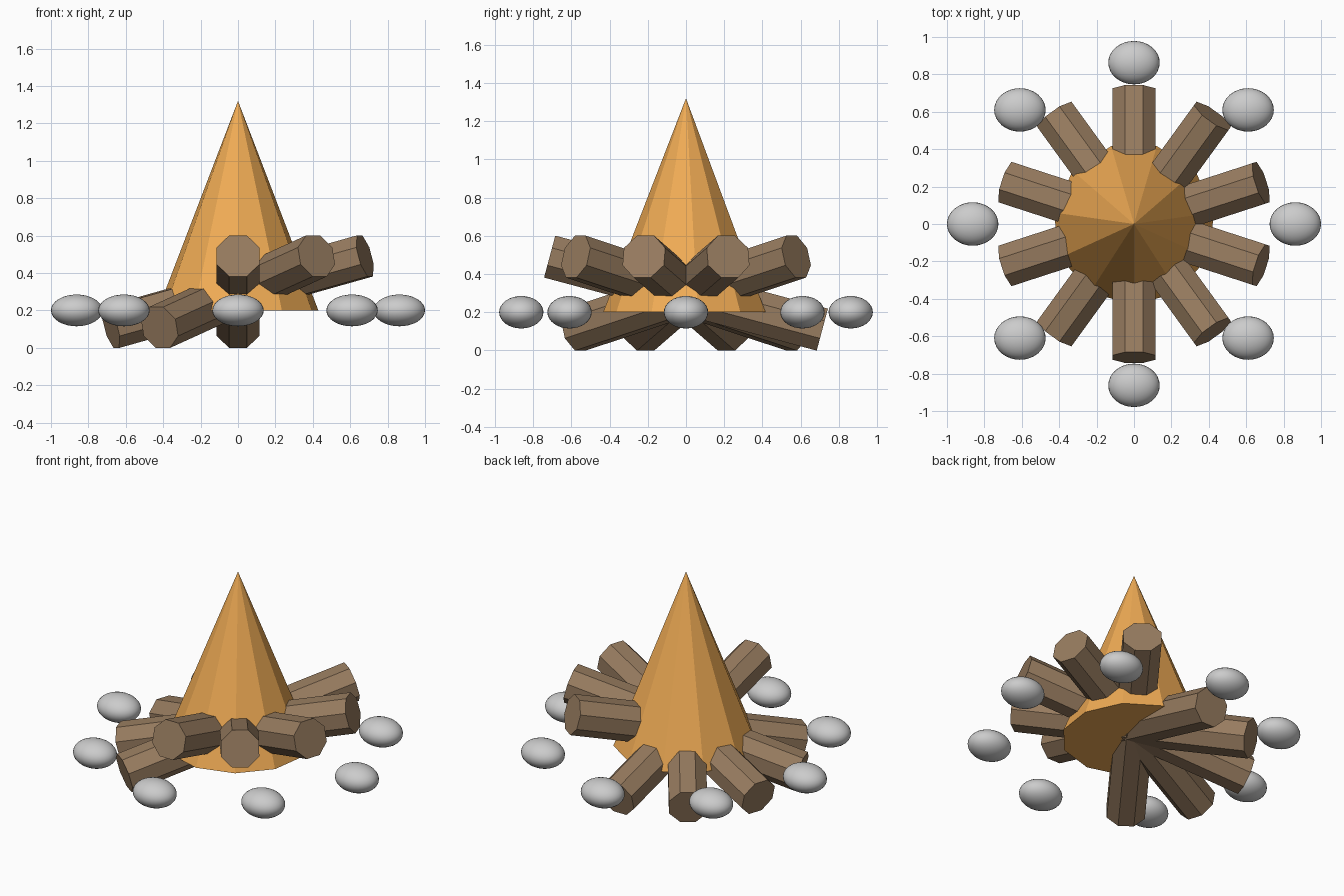
import bpy
from math import radians, cos, sin, pi
from mathutils import Matrix

if "Cube" in bpy.data.objects:
    bpy.data.objects.remove(bpy.data.objects["Cube"])


def material(name, color):
    m = bpy.data.materials.new(name)
    m.diffuse_color = (*color, 1)
    m.use_nodes = True
    m.node_tree.nodes["Principled BSDF"].inputs["Base Color"].default_value = m.diffuse_color
    return m


bark = material("bark", (0.31, 0.20, 0.115))
orange = material("flame_orange", (0.87, 0.41, 0.09))

# Five straight octagonal logs crossing at the centre, each raised at one end
TILT = radians(15)
for i in range(5):
    bpy.ops.mesh.primitive_cylinder_add(vertices=8, radius=0.123, depth=1.478)
    log = bpy.context.object
    log.name = f"log_{i + 1}"
    log.data.transform(Matrix.Rotation(pi / 8, 4, 'Z'))
    heading = radians(-90 + 36 * i)
    log.matrix_world = (Matrix.Translation((0, 0, 0.30))
                        @ Matrix.Rotation(heading, 4, 'Z')
                        @ Matrix.Rotation(pi / 2 - TILT, 4, 'Y'))
    log.data.materials.append(bark)

# Faceted flame cone, one corner pointing to the front
bpy.ops.mesh.primitive_cone_add(vertices=11, radius1=0.434, radius2=0,
                                depth=1.12, location=(0, 0, 0.76))
flame = bpy.context.object
flame.name = "flame"
corner = min((v.co for v in flame.data.vertices), key=lambda c: (abs(c.x) > 1e-4, c.z))
if corner.y > 0:
    flame.data.transform(Matrix.Rotation(pi, 4, 'Z'))
flame.data.materials.append(orange)

# Ring of eight smooth flattened stones
for i in range(8):
    a = i * pi / 4
    bpy.ops.mesh.primitive_uv_sphere_add(
        segments=32, ring_count=16, radius=1,
        location=(0.8625 * cos(a), 0.8625 * sin(a), 0.20))
    stone = bpy.context.object
    stone.name = f"stone_{i + 1}"
    stone.data.transform(Matrix.Diagonal((0.1375, 0.116, 0.085, 1)))
    bpy.ops.object.shade_smooth()
